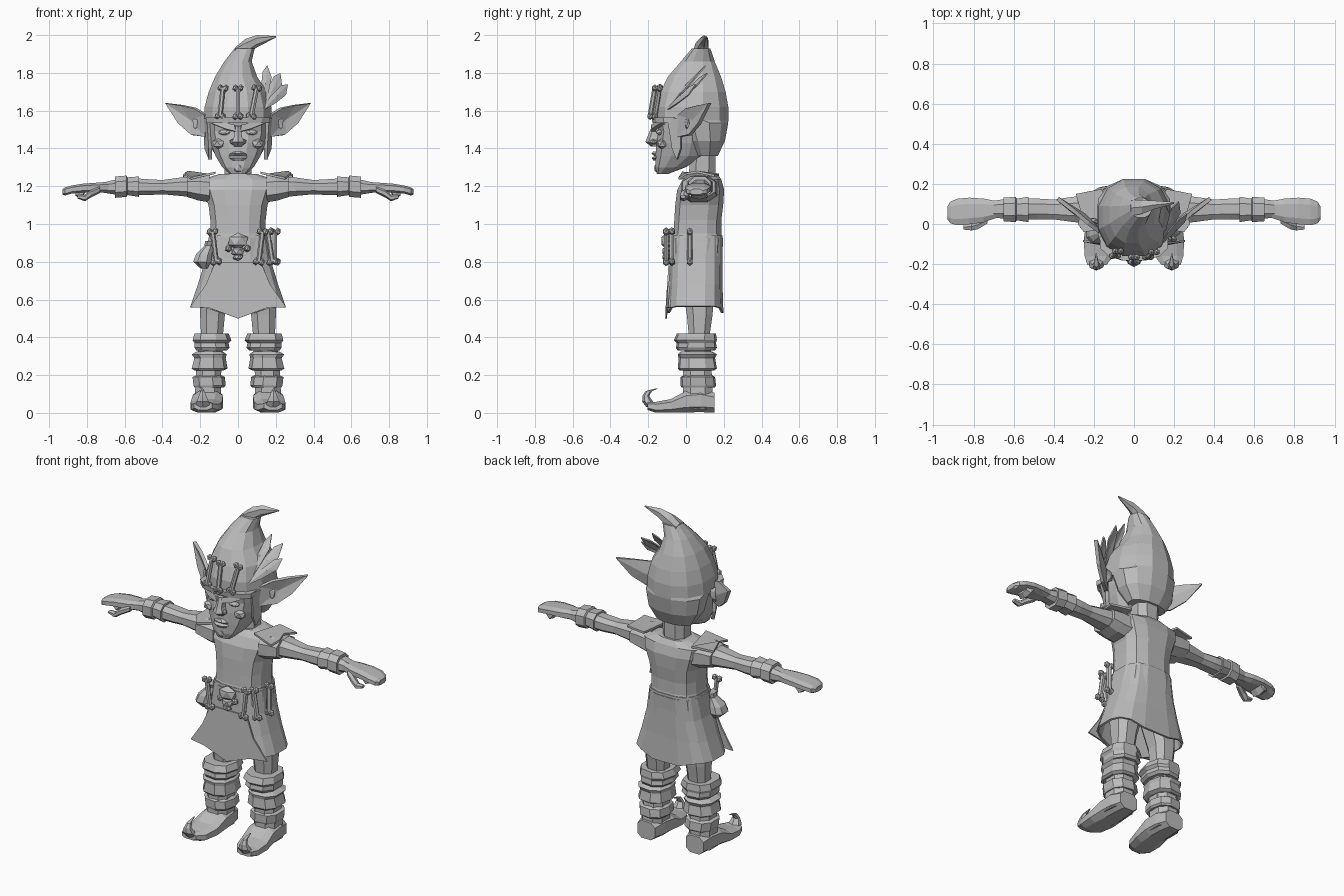
import bpy, bmesh, math
from mathutils import Vector, Matrix

grey = bpy.data.materials.new("plain grey")
grey.diffuse_color = (0.5, 0.5, 0.5, 1)


def finish(name, bm, mirror=False, thick=0):
    bmesh.ops.recalc_face_normals(bm, faces=bm.faces[:])
    me = bpy.data.meshes.new(name)
    bm.to_mesh(me)
    bm.free()
    me.materials.append(grey)
    ob = bpy.data.objects.new(name, me)
    bpy.context.collection.objects.link(ob)
    if thick:
        ob.modifiers.new("thickness", 'SOLIDIFY').thickness = thick
    if mirror:
        ob.modifiers.new("mirror", 'MIRROR').use_mirror_merge = False
    return ob


def loft(bm, rings, axis='z', n=10, power=0.8, caps=(True, True)):
    """Rings are (position along axis, lo1, hi1, lo2, hi2) in the two other axes."""
    loops = []
    for pos, a0, a1, b0, b1 in rings:
        loop = []
        for i in range(n):
            t = 2 * math.pi * (i + 0.5) / n
            c, s = math.cos(t), math.sin(t)
            u = (a0 + a1) / 2 + (a1 - a0) / 2 * math.copysign(abs(c) ** power, c)
            v = (b0 + b1) / 2 + (b1 - b0) / 2 * math.copysign(abs(s) ** power, s)
            co = {'x': (pos, u, v), 'y': (u, pos, v), 'z': (u, v, pos)}[axis]
            loop.append(bm.verts.new(co))
        loops.append(loop)
    for p, q in zip(loops, loops[1:]):
        for i in range(n):
            bm.faces.new((p[i], p[(i + 1) % n], q[(i + 1) % n], q[i]))
    for flag, loop in zip(caps, (loops[0], loops[-1])):
        if flag:
            bm.faces.new(loop)
    return loops


def part(name, rings, axis='z', n=10, power=0.8, mirror=False, caps=(True, True), thick=0):
    bm = bmesh.new()
    loft(bm, rings, axis, n, power, caps)
    return finish(name, bm, mirror, thick)


def blob(bm, loc, size, sub=1):
    bmesh.ops.create_icosphere(bm, subdivisions=sub, radius=1,
                               matrix=Matrix.Translation(loc) @ Matrix.Diagonal((*size, 1)))


def blobs(name, items, mirror=False, sub=1):
    bm = bmesh.new()
    for loc, size in items:
        blob(bm, loc, size, sub)
    return finish(name, bm, mirror)


def bone(name, a, b, r=0.013):
    a, b = Vector(a), Vector(b)
    d = (b - a).normalized()
    bm = bmesh.new()
    m = Matrix.Translation((a + b) / 2) @ d.to_track_quat('Z', 'Y').to_matrix().to_4x4()
    bmesh.ops.create_cone(bm, cap_ends=True, segments=6, radius1=r, radius2=r,
                          depth=(b - a).length, matrix=m)
    side = Vector((d.z, 0, -d.x)).normalized() * r * 1.1
    for end in (a, b):
        for s in (-1, 1):
            blob(bm, end + side * s, (r * 1.3, r * 1.3, r * 1.5))
    finish(name, bm)


def plate(name, pts, mirror=False, thick=0.015, ridge=None):
    """Flat outline; with a ridge point it becomes a shallow fan."""
    bm = bmesh.new()
    vs = [bm.verts.new(p) for p in pts]
    if ridge:
        c = bm.verts.new(ridge)
        for i in range(len(vs)):
            bm.faces.new((vs[i], vs[(i + 1) % len(vs)], c))
    else:
        bm.faces.new(vs)
    return finish(name, bm, mirror, thick)


# Hood with its bent, pointed tip
part("hood", [(1.36, -.12, .12, .04, .17), (1.44, -.17, .17, -.02, .21),
              (1.535, -.185, .185, -.07, .228), (1.55, -.187, .187, -.165, .23),
              (1.62, -.182, .182, -.165, .23), (1.70, -.16, .16, -.14, .215),
              (1.78, -.125, .105, -.10, .19), (1.86, -.075, .075, -.03, .155),
              (1.93, -.02, .09, .03, .13)], n=12, power=.9)
part("hood_tip", [(-.015, .035, .125, 1.90, 1.935), (.04, .045, .125, 1.89, 1.98),
                  (.10, .07, .12, 1.935, 2.0), (.20, .10, .11, 1.987, 1.995)], 'x', 6, 1)
part("hood_brim", [(1.535, -.175, .175, -.18, .0), (1.565, -.175, .175, -.185, .0)], n=12, power=.9)
plate("hood_flap", [(.165, -.10, 1.56), (.185, -.03, 1.56), (.178, -.03, 1.40),
                    (.155, -.05, 1.34), (.155, -.075, 1.40)], True, .02)

# Face
part("head", [(1.265, -.045, .045, -.155, -.095), (1.30, -.085, .085, -.165, .0),
              (1.36, -.122, .122, -.165, .10), (1.43, -.15, .15, -.16, .12),
              (1.49, -.165, .165, -.15, .12), (1.56, -.165, .165, -.165, .12)], n=12)
part("nose", [(1.41, -.022, .022, -.185, -.13), (1.435, -.036, .036, -.215, -.13),
              (1.46, -.024, .024, -.205, -.13), (1.52, -.016, .016, -.18, -.13)], n=6)
blobs("nostril", [((.028, -.172, 1.435), (.018, .02, .016))], True)
part("lips", [(1.335, -.03, .03, -.175, -.12), (1.35, -.05, .05, -.183, -.12),
              (1.36, -.052, .052, -.168, -.12), (1.372, -.045, .045, -.185, -.12),
              (1.385, -.015, .015, -.175, -.12)], n=8)
blobs("cheek", [((.10, -.125, 1.425), (.04, .03, .03))], True)
blobs("eye", [((.07, -.137, 1.485), (.034, .022, .015))], True, 2)
plate("brow", [(.012, -.185, 1.49), (.07, -.18, 1.505), (.145, -.135, 1.535),
               (.14, -.14, 1.555), (.02, -.185, 1.525)], True, .025)
blobs("chin", [((0, -.145, 1.295), (.035, .025, .03))])

# Long ears with an inner fold
plate("ear", [(.16, -.03, 1.46), (.24, .03, 1.47), (.31, .08, 1.53), (.375, .135, 1.64),
              (.29, .07, 1.63), (.22, .01, 1.615), (.165, -.03, 1.58)], True, .02,
      (.24, .05, 1.55))
blobs("ear_inner", [((.205, .012, 1.53), (.04, .02, .045))], True)

# Neck and tunic
part("neck", [(1.18, -.10, .10, .0, .17), (1.26, -.075, .075, .01, .16), (1.38, -.08, .08, .02, .16)], n=8)
part("tunic", [(.93, -.155, .155, -.075, .195), (.95, -.15, .15, -.07, .19),
               (1.02, -.15, .15, -.065, .19), (1.10, -.16, .16, -.06, .20),
               (1.18, -.19, .19, -.05, .205), (1.235, -.20, .20, -.02, .19),
               (1.265, -.10, .10, .01, .17)], n=12, power=.7)
part("shoulder", [(.15, -.03, .17, 1.11, 1.26), (.21, -.03, .165, 1.12, 1.265),
                  (.27, -.025, .16, 1.14, 1.255)], 'x', 8, .8, True)
plate("shoulder_flap", [(.12, -.02, 1.265), (.25, -.04, 1.235), (.28, .0, 1.26), (.265, .06, 1.27),
                        (.29, .15, 1.25), (.16, .175, 1.255)], True, .012)

# Arms, cuffs and mitten hands
part("arm", [(.22, .0, .15, 1.135, 1.26), (.30, .005, .14, 1.145, 1.25),
             (.40, .02, .125, 1.155, 1.235), (.48, .02, .13, 1.15, 1.24),
             (.55, .02, .13, 1.15, 1.245), (.66, .025, .125, 1.155, 1.235),
             (.72, .03, .115, 1.165, 1.22)], 'x', 8, .8, True)
part("cuff", [(.525, .005, .14, 1.14, 1.255), (.585, .015, .13, 1.15, 1.25),
              (.59, .005, .14, 1.14, 1.26), (.65, .01, .135, 1.135, 1.255)], 'x', 8, .8, True)
part("hand", [(.68, .03, .115, 1.165, 1.225), (.75, .005, .13, 1.165, 1.22),
              (.82, -.005, .135, 1.165, 1.215), (.88, -.01, .13, 1.16, 1.205),
              (.915, .0, .115, 1.15, 1.195), (.93, .02, .09, 1.155, 1.185)], 'x', 8, .7, True)
part("thumb", [(.73, .0, .04, 1.165, 1.20), (.78, -.03, .02, 1.14, 1.18),
               (.81, -.035, .01, 1.12, 1.155), (.85, -.03, .0, 1.135, 1.155)], 'x', 6, 1, True)
part("curled_fingers", [(.81, .02, .12, 1.165, 1.19), (.835, .02, .12, 1.13, 1.18),
                        (.86, .03, .11, 1.15, 1.18)], 'x', 6, .8, True)

# Belt and pointed skirt
part("belt", [(.81, -.175, .175, -.085, .195), (.925, -.16, .16, -.082, .20)], n=12, power=.7)
bm = bmesh.new()
loops = loft(bm, [(.94, -.155, .155, -.075, .195), (.80, -.178, .178, -.085, .195),
                  (.68, -.215, .215, -.09, .195), (.55, -.255, .255, -.10, .20)],
             n=16, power=.65, caps=(False, False))
for v in loops[-1]:
    v.co.z = .50 + .065 * min(abs(v.co.x) / .2, 1)
finish("skirt", bm, thick=.012)
plate("skirt_front", [(-.12, -.092, .80), (.12, -.092, .80), (.17, -.10, .68), (.255, -.09, .56),
                      (.15, -.108, .555), (0, -.11, .50), (-.15, -.108, .555),
                      (-.255, -.09, .56), (-.17, -.10, .68)], thick=.01)

# Legs, wrappings and curled boots
part("leg", [(.12, .09, .20, .0, .12), (.30, .08, .22, -.02, .14), (.42, .075, .20, .01, .13),
             (.52, .065, .205, .0, .145), (.70, .01, .21, -.03, .16)], n=8, mirror=True)
for name, z, rings in (
        ("top_wrap", 0, [(.33, .06, .225, -.045, .155), (.345, .045, .235, -.055, .165),
                         (.37, .05, .235, -.05, .16), (.385, .035, .245, -.065, .165),
                         (.42, .05, .235, -.05, .16)]),
        ("middle_wrap", 0, [(.225, .075, .235, -.035, .15), (.235, .055, .25, -.045, .165),
                            (.29, .065, .235, -.04, .155), (.31, .06, .25, -.045, .165),
                            (.325, .08, .22, -.03, .14)]),
        ("ankle_wrap", 0, [(.135, .075, .235, -.025, .155), (.145, .065, .24, -.03, .16),
                           (.19, .07, .245, -.03, .155), (.20, .09, .22, -.01, .14)])):
    part(name, rings, n=9, mirror=True)
part("boot_shaft", [(.02, .09, .235, -.02, .145), (.15, .085, .23, -.02, .145),
                    (.23, .085, .225, -.02, .14)], n=8, mirror=True)
part("boot_foot", [(.15, .10, .225, .0, .11), (.08, .08, .24, .0, .13), (.0, .075, .245, .0, .12),
                   (-.08, .08, .255, .0, .075), (-.16, .10, .25, .0, .06),
                   (-.205, .135, .235, .015, .06)], 'y', 8, .7, True)
part("boot_toe", [(.03, .135, .235, -.21, -.14), (.06, .15, .225, -.232, -.175),
                  (.09, .165, .21, -.23, -.195), (.115, .175, .20, -.215, -.18),
                  (.13, .185, .192, -.16, -.145)], n=6, power=1, mirror=True)

# Bones on the hood and belt
for i, (x0, x1, y) in enumerate(((-.095, -.08, -.16), (0, 0, -.19), (.07, .10, -.165))):
    bone(f"hood_bone_{i}", (x0, y, 1.57), (x1, y + .025, 1.72))
for i, (x, y, lean) in enumerate(((-.125, -.105, .01), (.12, -.105, -.01),
                                  (.17, -.075, .012), (.195, .02, .0))):
    bone(f"belt_bone_{i}", (x + lean, y, .80), (x - lean, y, .96), .014)

# Skull buckle and side pouch
blobs("skull", [((0, -.10, .91), (.06, .035, .045)), ((0, -.10, .855), (.038, .03, .03)),
                ((-.05, -.10, .87), (.02, .02, .02)), ((.05, -.10, .87), (.02, .02, .02)),
                ((0, -.105, .825), (.03, .022, .02))])
part("pouch", [(.765, -.20, -.16, -.07, -.01), (.80, -.24, -.14, -.10, .02),
               (.84, -.225, -.135, -.09, .015), (.885, -.18, -.13, -.06, .0),
               (.91, -.175, -.12, -.07, .01)], n=8)

# Feathers tucked in the hood
for i, (tip, w) in enumerate((((.155, .10, 1.84), .03), ((.225, .11, 1.80), .035),
                              ((.265, .05, 1.74), .032))):
    a, b = Vector((.13, -.11, 1.60)), Vector(tip)
    d = b - a
    s = Vector((d.z, 0, -d.x)).normalized() * w
    plate(f"feather_{i}", [a, a + d * .4 + s * .7, a + d * .75 + s, b, a + d * .85 - s * .7,
                           a + d * .4 - s * .7], thick=.008, ridge=a + d * .6 + Vector((0, -.012, 0)))
